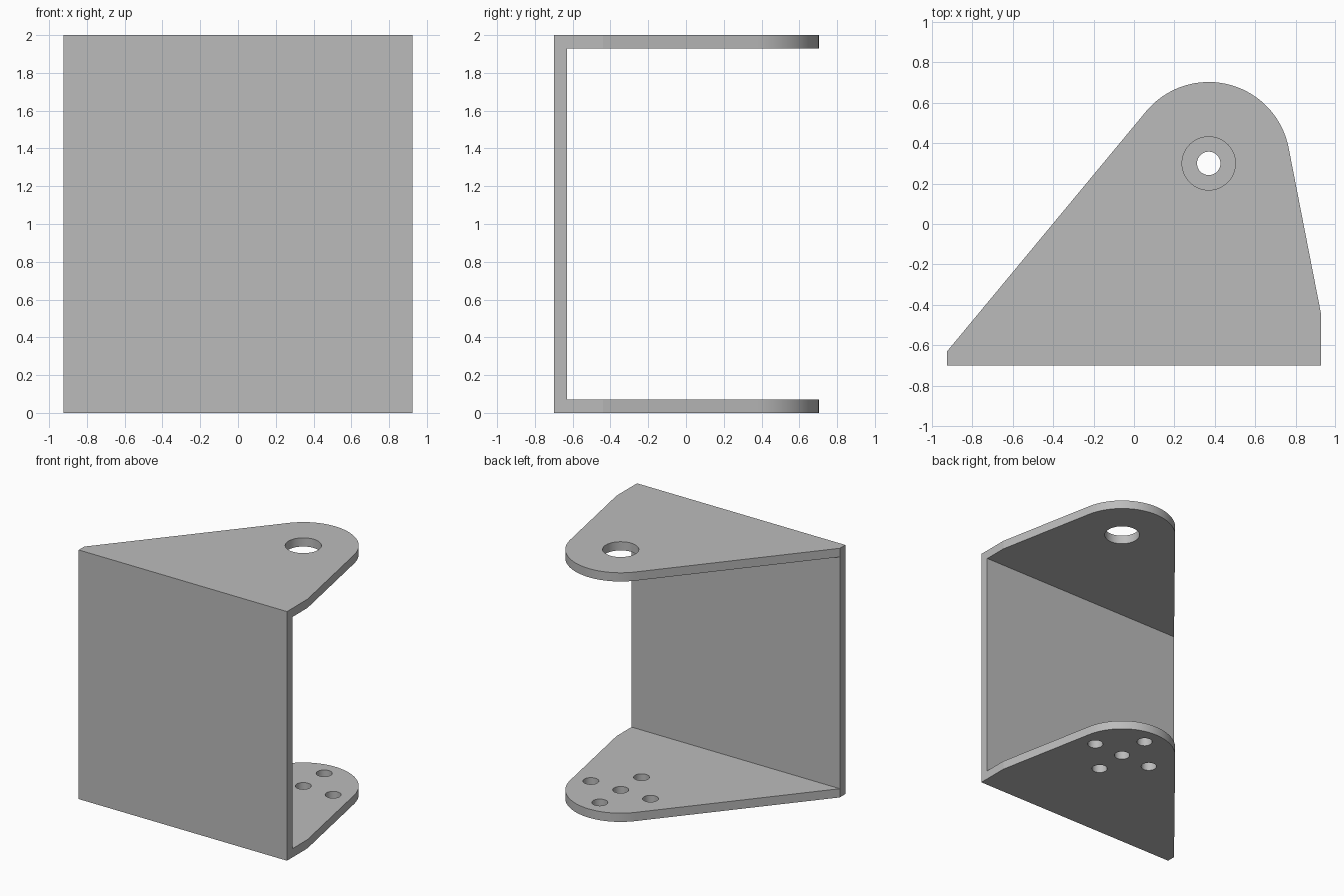
import bpy, bmesh, math
from mathutils import Vector

cube = bpy.data.objects.get("Cube")
if cube:
    bpy.data.objects.remove(cube, do_unlink=True)

HALF_W, FRONT, HEIGHT, THICK = 0.925, -0.70, 2.0, 0.07
PIVOT, ROUND_R = Vector((0.37, 0.30)), 0.403
LEFT_CORNER = Vector((-HALF_W, -0.63))
RIGHT_CORNER = Vector((HALF_W, -0.44))

steel = bpy.data.materials.new("plain_grey")
steel.use_nodes = True
grey = (0.5, 0.5, 0.5, 1.0)
steel.diffuse_color = grey
steel.node_tree.nodes["Principled BSDF"].inputs["Base Color"].default_value = grey


def prism(name, points, z0, z1):
    """Extrude a counter-clockwise outline from z0 to z1."""
    bm = bmesh.new()
    base = bm.faces.new([bm.verts.new((p[0], p[1], z0)) for p in points])
    ext = bmesh.ops.extrude_face_region(bm, geom=[base], use_keep_orig=True)
    top = [v for v in ext["geom"] if isinstance(v, bmesh.types.BMVert)]
    bmesh.ops.translate(bm, verts=top, vec=(0, 0, z1 - z0))
    bmesh.ops.recalc_face_normals(bm, faces=bm.faces)
    mesh = bpy.data.meshes.new(name)
    bm.to_mesh(mesh)
    bm.free()
    mesh.materials.append(steel)
    obj = bpy.data.objects.new(name, mesh)
    bpy.context.collection.objects.link(obj)
    return obj


def arc(centre, radius, start, end, steps):
    return [centre + radius * Vector((math.cos(a), math.sin(a)))
            for a in (start + (end - start) * i / steps for i in range(steps + 1))]


def tangent_angle(point, side):
    """Angle on the rounded end where a line from point touches it."""
    d = point - PIVOT
    return math.atan2(d.y, d.x) + side * math.acos(ROUND_R / d.length)


def cut(body, cutter):
    """Subtract the cutter from the body, then discard it."""
    cutter.hide_render = True
    mod = body.modifiers.new("cut", "BOOLEAN")
    mod.operation, mod.solver, mod.object = "DIFFERENCE", "EXACT", cutter
    bpy.context.view_layer.objects.active = body
    bpy.ops.object.modifier_apply(modifier=mod.name)
    bpy.data.objects.remove(cutter, do_unlink=True)


def drill(body, centre, radius, z):
    circle = arc(centre, radius, 0, math.tau, 56)[:-1]
    cut(body, prism("drill", circle, z - 0.1, z + 0.1 + THICK))


# Bracket blank: tapered outline with a rounded end
start = tangent_angle(RIGHT_CORNER, 1)
end = tangent_angle(LEFT_CORNER, -1) % math.tau
outline = [(-HALF_W, FRONT), (HALF_W, FRONT), RIGHT_CORNER]
outline += arc(PIVOT, ROUND_R, start, end, 40) + [LEFT_CORNER]
bracket = prism("bracket", outline, 0, HEIGHT)

# Open space between the two flanges, behind the front wall
back = FRONT + THICK
cut(bracket, prism("gap", [(-2, back), (2, back), (2, 2), (-2, 2)],
                   THICK, HEIGHT - THICK))

# Large hole in the upper flange
drill(bracket, PIVOT, 0.132, HEIGHT - THICK)

# Centre hole and four surrounding holes in the lower flange
for dx, dy in ((0, 0), (1, 0), (0, 1), (-1, 0), (0, -1)):
    drill(bracket, PIVOT + 0.265 * Vector((dx, dy)), 0.058, 0)

# Smooth the curved walls, keep every corner crisp
bpy.ops.object.select_all(action="DESELECT")
bracket.select_set(True)
bpy.context.view_layer.objects.active = bracket
bpy.ops.object.shade_smooth_by_angle(angle=math.radians(8))
